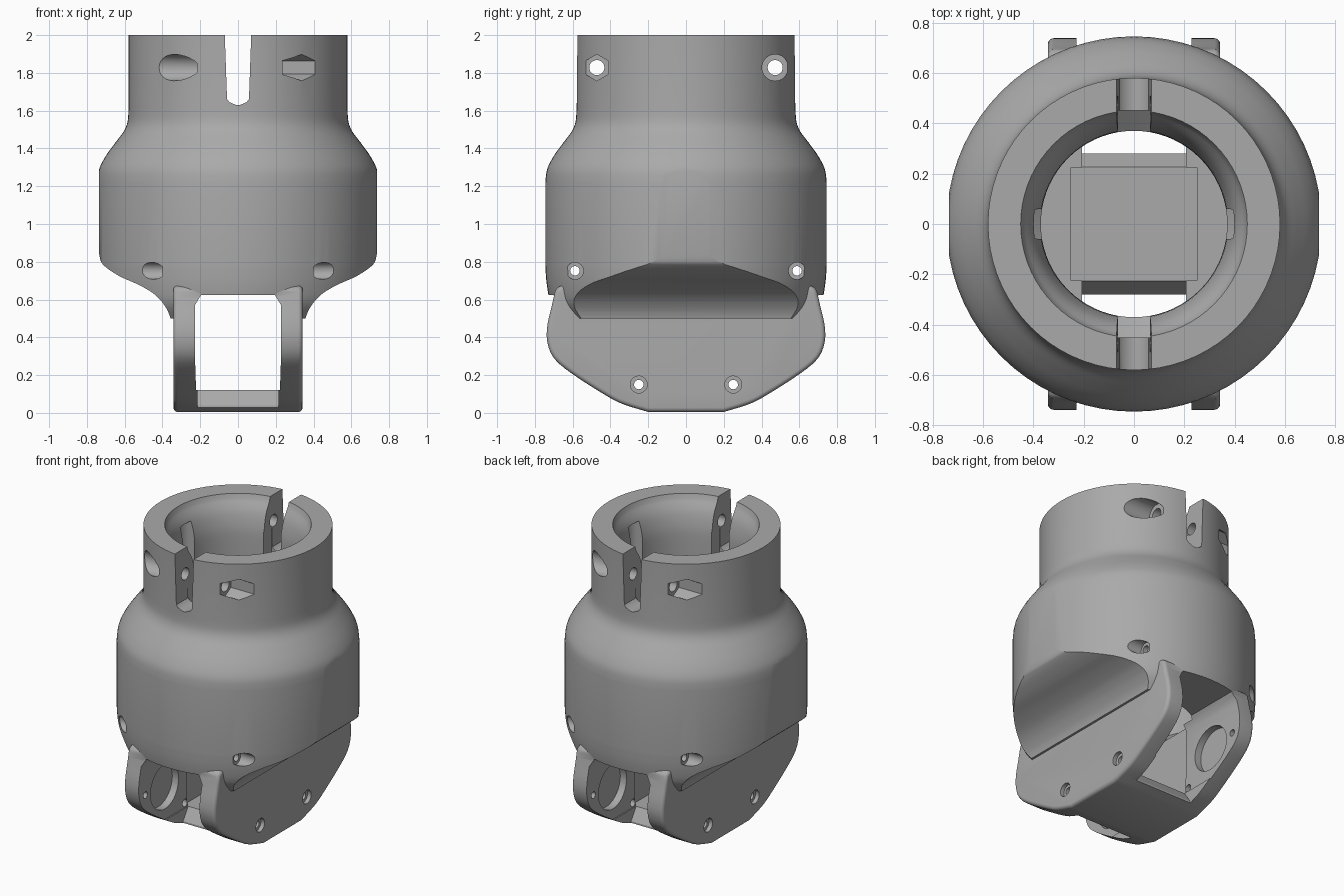
import bpy, bmesh, math
from mathutils import Vector

if "Cube" in bpy.data.objects:
    bpy.data.objects.remove(bpy.data.objects["Cube"], do_unlink=True)

grey = bpy.data.materials.new("mid_grey")
grey.use_nodes = True
grey.diffuse_color = (0.4, 0.4, 0.4, 1)
grey.node_tree.nodes["Principled BSDF"].inputs["Base Color"].default_value = grey.diffuse_color


def finish(name, bm):
    bmesh.ops.recalc_face_normals(bm, faces=bm.faces)
    mesh = bpy.data.meshes.new(name)
    bm.to_mesh(mesh)
    bm.free()
    mesh.materials.append(grey)
    ob = bpy.data.objects.new(name, mesh)
    bpy.context.collection.objects.link(ob)
    return ob


def curve(pts, steps=4):
    """Smooth path through the points."""
    p = [Vector(q) for q in pts]
    out = []
    for i in range(len(p) - 1):
        a, b, c, d = p[max(i - 1, 0)], p[i], p[i + 1], p[min(i + 2, len(p) - 1)]
        for k in range(steps):
            t = k / steps
            out.append(b + (c - a) * t / 2 + (a * 2 - b * 5 + c * 4 - d) * t * t / 2
                       + (b * 3 - a - c * 3 + d) * t ** 3 / 2)
    return out + [p[-1]]


def revolve(name, pts, sides=72):
    """Closed solid of revolution from (radius, height) points."""
    bm = bmesh.new()
    rings = [[bm.verts.new((r * math.cos(math.tau * k / sides),
                            r * math.sin(math.tau * k / sides), z)) for k in range(sides)]
             for r, z in pts]
    for a, b in zip(rings, rings[1:]):
        for k in range(sides):
            j = (k + 1) % sides
            bm.faces.new((a[k], a[j], b[j], b[k]))
    bm.faces.new(rings[0])
    bm.faces.new(rings[-1])
    return finish(name, bm)


def prism(name, pts, axis, lo, hi):
    """Extrude a polygon along x (points are y, z) or along y (points are x, z)."""
    bm = bmesh.new()

    def place(p, h):
        return (h, p[0], p[1]) if axis == "x" else (p[0], h, p[1])
    a = [bm.verts.new(place(p, lo)) for p in pts]
    b = [bm.verts.new(place(p, hi)) for p in pts]
    bm.faces.new(a)
    bm.faces.new(b)
    for k in range(len(a)):
        j = (k + 1) % len(a)
        bm.faces.new((a[k], a[j], b[j], b[k]))
    return finish(name, bm)


def rod(y, z, r, lo, hi, sides=24):
    """Round or hexagonal cutter along x, with a corner pointing up."""
    pts = [(y + r * math.sin(math.tau * k / sides), z + r * math.cos(math.tau * k / sides))
           for k in range(sides)]
    return prism("hole_cutter", pts, "x", min(lo, hi), max(lo, hi))


def box(x0, x1, y0, y1, z0, z1):
    return prism("box_cutter", [(x0, z0), (x1, z0), (x1, z1), (x0, z1)], "y", y0, y1)


def apply(ob, mod):
    bpy.context.view_layer.objects.active = ob
    bpy.ops.object.modifier_apply(modifier=mod.name)


def combine(ob, other, op="DIFFERENCE"):
    mod = ob.modifiers.new("combine", "BOOLEAN")
    mod.operation, mod.solver, mod.object = op, "EXACT", other
    apply(ob, mod)
    bpy.data.objects.remove(other, do_unlink=True)


def mirrored(pts):
    return list(pts) + [(-p[0], p[1]) for p in reversed(pts)]


# Turned housing with a clamp neck
shoulder = curve([(.58, 1.6), (.585, 1.54), (.605, 1.49), (.65, 1.43), (.70, 1.36),
                  (.735, 1.29), (.745, 1.22)])
skirt = curve([(.745, .78), (.737, .68), (.715, .58), (.66, .5)])
housing = revolve("clamp_housing", [(.58, 2)] + shoulder + skirt)

# Coved flanks that draw the housing in to the fork
cove = curve([(.735, .84), (.715, .785), (.63, .725), (.53, .68), (.445, .63),
              (.39, .57), (.357, .5), (.342, .4)])
combine(housing, prism("flank_form", mirrored([(.735, 2.1)] + cove), "y", -1, 1), "INTERSECT")

# Fork with rounded outline and edges
outline = curve([(.69, .66), (.71, .57), (.733, .47), (.735, .38), (.70, .29), (.6, .205),
                 (.42, .09), (.33, .045), (.2, .005)], 3)
fork = prism("fork", mirrored([(.6, .7)] + outline), "x", -.342, .342)
rounding = fork.modifiers.new("rounding", "BEVEL")
rounding.width, rounding.segments, rounding.limit_method = .075, 5, "ANGLE"
rounding.angle_limit = math.radians(50)
apply(fork, rounding)
combine(housing, fork, "UNION")

# Hollow: funnelled mouth, wide chamber, lower throat
hollow = [(.46, 2.1), (.45, 2)] + curve([(.44, 1.97), (.40, 1.9), (.375, 1.8), (.37, 1.7)])
hollow += [(.37, 1.5), (.56, 1.3), (.56, .85), (.37, .7), (.37, .605)]
combine(housing, revolve("hollow_cutter", hollow))

# Slot between the fork arms, leaving a sloped bridge at the bottom
slot = [(.222, .12), (.228, .3), (.228, .57), (.195, .625)]
combine(housing, prism("slot_cutter", mirrored(slot), "y", -1, 1))
for s in (-1, 1):
    ends = [(s * .225, .121), (s * .28, .04), (s * .28, -.1), (s * .9, -.1), (s * .9, .121)]
    combine(housing, prism("end_cutter", ends, "x", -.215, .215))
combine(housing, box(-.25, .25, -.225, .225, .12, .66))

# Clamp slit and the two inner grooves
slit = [(.072, 2.1), (.07, 2), (.058, 1.66), (.045, 1.645), (.01, 1.63)]
combine(housing, prism("slit_cutter", mirrored(slit), "y", -1, 1))
combine(housing, box(-.065, .065, -.45, .45, 1.3, 1.8))
for s in (-1, 1):
    bpy.ops.mesh.primitive_cylinder_add(vertices=24, radius=.06, depth=.55,
                                        location=(s * .375, 0, 1.62))
    combine(housing, bpy.context.object)

for s in (-1, 1):
    # Clamp bolts: round head pocket on one side, nut pocket on the other
    y = s * .472
    combine(housing, rod(y, 1.828, .04, -.7, .7))
    combine(housing, rod(y, 1.828, .07, s * .215, s * .7))
    combine(housing, rod(y, 1.828, .07, -s * .235, -s * .7, 6))
    # Through bolts of the fork
    combine(housing, rod(s * .588, .752, .025, -.8, .8))
    combine(housing, rod(s * .25, .15, .025, -.8, .8))
    for side in (-1, 1):
        combine(housing, rod(s * .588, .752, .045, side * .40, side * .8))
        combine(housing, rod(s * .25, .15, .045, side * .315, side * .8))
        # Round seats and pin holes on the inner arm faces
        combine(housing, rod(s * .46, .34, .15, side * .2, side * .275, 40))
        combine(housing, rod(s * .665, .36, .022, side * .2, side * .29, 16))

bpy.ops.object.select_all(action="DESELECT")
housing.select_set(True)
bpy.context.view_layer.objects.active = housing
bpy.ops.object.shade_smooth_by_angle(angle=math.radians(32))
